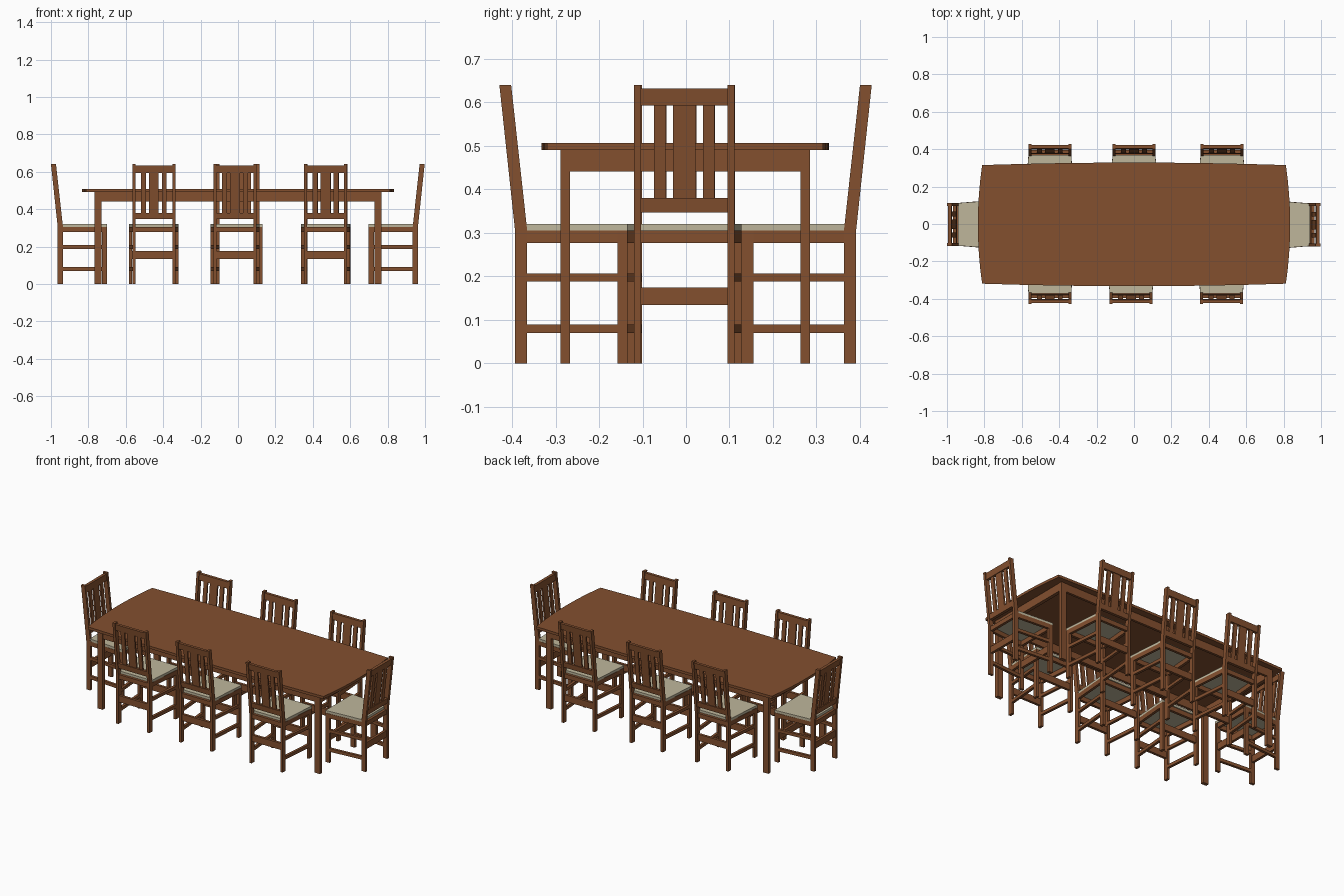
import bpy, bmesh, math
from mathutils import Matrix

if "Cube" in bpy.data.objects:
    bpy.data.objects.remove(bpy.data.objects["Cube"])


def material(name, rgb):
    m = bpy.data.materials.new(name)
    m.diffuse_color = (*rgb, 1)
    m.use_nodes = True
    m.node_tree.nodes["Principled BSDF"].inputs["Base Color"].default_value = m.diffuse_color
    return m


WOOD = material("brown wood", (0.23, 0.08, 0.028))
CLOTH = material("beige cushion", (0.52, 0.47, 0.33))


def loft(name, rings, mat):
    """Mesh skinned through stacked rings, capped at both ends."""
    bm = bmesh.new()
    loops = [[bm.verts.new(p) for p in ring] for ring in rings]
    n = len(loops[0])
    for a, b in zip(loops, loops[1:]):
        for i in range(n):
            j = (i + 1) % n
            bm.faces.new((a[i], a[j], b[j], b[i]))
    bm.faces.new(loops[0])
    bm.faces.new(loops[-1])
    bmesh.ops.recalc_face_normals(bm, faces=bm.faces)
    me = bpy.data.meshes.new(name)
    bm.to_mesh(me)
    bm.free()
    me.materials.append(mat)
    return me


def place(me, name, matrix=Matrix()):
    ob = bpy.data.objects.new(name, me)
    ob.matrix_world = matrix
    bpy.context.collection.objects.link(ob)


def rect(x0, x1, y0, y1, z):
    return [(x0, y0, z), (x1, y0, z), (x1, y1, z), (x0, y1, z)]


def box(name, x0, x1, y0, y1, z0, z1, mat=WOOD):
    return loft(name, [rect(x0, x1, y0, y1, z) for z in (z0, z1)], mat)


def prism(name, outline, z0, z1, mat=WOOD):
    return loft(name, [[(x, y, z) for x, y in outline] for z in (z0, z1)], mat)


# ---------- chair parts: rear at y=0, facing +y ----------
BEND, TOP, LEAN = 0.305, 0.64, 0.036
REAR, FRONT, LEG, DEPTH = 0.115, 0.132, 0.016, 0.264


def lean(z):
    return -LEAN * (z - BEND) / (TOP - BEND)


def back_piece(name, x0, x1, z0, z1, thick):
    """Board lying in the leaning plane of the chair back."""
    rings = []
    for z in (z0, z1):
        y = 0.0135 + lean(z)
        rings.append(rect(x0, x1, y - thick / 2, y + thick / 2, z))
    return loft(name, rings, WOOD)


parts = []
for side, s in (("left", -1), ("right", 1)):
    xa, xb = s * (REAR - LEG), s * REAR
    # rear leg and leaning post in one piece
    parts.append(loft(side + "_rear_post", [
        rect(xa, xb, 0, 0.028, 0), rect(xa, xb, 0, 0.028, BEND),
        rect(xa, xb, -LEAN, 0.027 - LEAN, TOP)], WOOD))
    parts.append(box(side + "_front_leg", s * (FRONT - LEG), s * FRONT,
                     DEPTH - 0.028, DEPTH, 0, BEND))
    # splayed side rails
    outline = [(xa, 0.028), (xb, 0.028),
               (s * FRONT, DEPTH - 0.028), (s * (FRONT - LEG), DEPTH - 0.028)]
    for label, z0, z1 in (("low_stretcher", 0.07, 0.09),
                          ("high_stretcher", 0.188, 0.207),
                          ("seat_rail", 0.277, BEND)):
        parts.append(prism(side + "_" + label, outline, z0, z1))
    parts.append(back_piece(side + "_slat", s * 0.043, s * 0.069, 0.379, 0.594, 0.01))

# cross rails at front and rear
r, f = REAR - LEG, FRONT - LEG
for label, z0, z1 in (("stretcher", 0.134, 0.175), ("seat_rail", 0.277, BEND)):
    parts.append(box("rear_" + label, -r, r, 0.006, 0.022, z0, z1))
    parts.append(box("front_" + label, -f, f, DEPTH - 0.022, DEPTH - 0.006, z0, z1))

# chair back and cushion
parts.append(back_piece("top_rail", -r, r, 0.593, 0.632, 0.018))
parts.append(back_piece("bottom_rail", -r, r, 0.347, 0.38, 0.018))
parts.append(back_piece("centre_slat", -0.026, 0.026, 0.379, 0.594, 0.01))
parts.append(prism("seat_cushion", [(-0.114, 0.022), (0.114, 0.022),
                                    (FRONT, DEPTH), (-FRONT, DEPTH)], BEND, 0.32, CLOTH))

# ---------- eight chairs around the table ----------
spots = [(x, -0.393, 0) for x in (-0.45, -0.016, 0.468)]
spots += [(x, 0.391, math.pi) for x in (-0.45, 0.0, 0.47)]
spots += [(0.962, -0.004, math.pi / 2), (-0.964, -0.002, -math.pi / 2)]
for k, (x, y, a) in enumerate(spots, 1):
    m = Matrix.Translation((x, y, 0)) @ Matrix.Rotation(a, 4, 'Z')
    for me in parts:
        place(me, f"chair_{k}_{me.name}", m)

# ---------- table ----------
CY = -0.002
cx, cy, bow_x, bow_y, N = 0.812, 0.317, 0.023, 0.0135, 8
outline = []
for i in range(N):      # front edge
    t = -1 + 2 * i / N
    outline.append((t * cx, -cy - bow_y * (1 - t * t)))
for i in range(N):      # right edge
    t = -1 + 2 * i / N
    outline.append((cx + bow_x * (1 - t * t), t * cy))
outline += [(-x, -y) for x, y in outline]
outline = [(x, y + CY) for x, y in outline]
place(prism("table_top", outline, 0.491, 0.507), "table_top")

LX, LY, WX, WY = 0.767, 0.287, 0.037, 0.022
for sx in (-1, 1):
    for sy in (-1, 1):
        name = f"table_leg_{'right' if sx > 0 else 'left'}_{'back' if sy > 0 else 'front'}"
        place(box(name, sx * (LX - WX), sx * LX, CY + sy * (LY - WY), CY + sy * LY,
                  0, 0.491), name)
# aprons between the legs
for s in (-1, 1):
    name = "long_apron_" + ("back" if s > 0 else "front")
    place(box(name, WX - LX, LX - WX, CY + s * (LY - 0.016), CY + s * (LY - 0.001),
              0.441, 0.491), name)
    name = "end_apron_" + ("right" if s > 0 else "left")
    place(box(name, s * (LX - 0.022), s * (LX - 0.001), CY + WY - LY, CY + LY - WY,
              0.441, 0.491), name)
